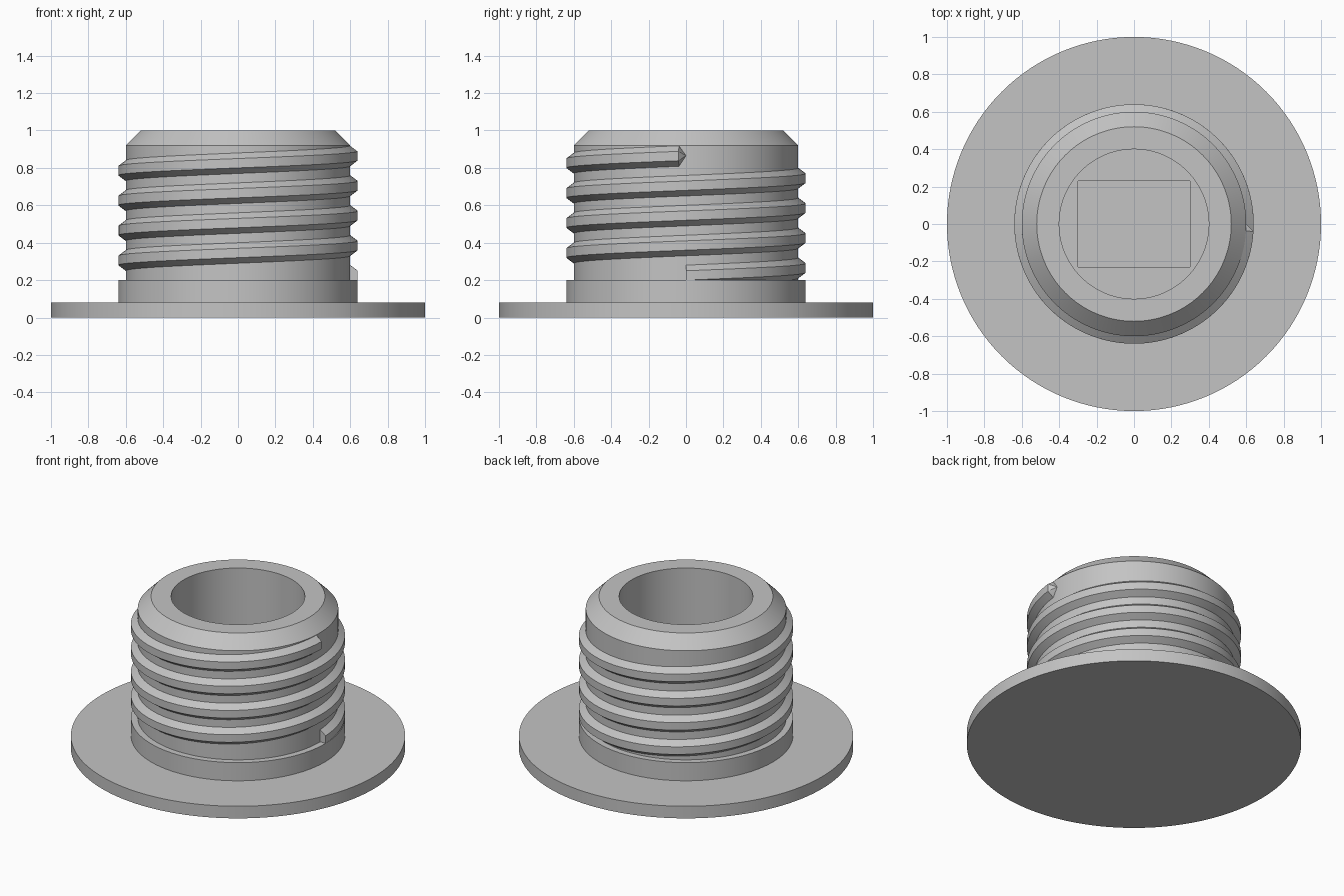
import bpy, bmesh
from math import pi, sin, cos, radians

cube = bpy.data.objects.get("Cube")
if cube:
    bpy.data.objects.remove(cube, do_unlink=True)

grey = bpy.data.materials.new("plain grey")
grey.use_nodes = True
COLOUR = (0.55, 0.55, 0.55, 1)
grey.diffuse_color = COLOUR
grey.node_tree.nodes["Principled BSDF"].inputs["Base Color"].default_value = COLOUR

SEGMENTS = 128
BODY_R, CREST_R = 0.60, 0.64
PITCH, TURNS, START_Z = 0.16, 4, 0.225


def finish(name, bm):
    """Turn a bmesh into a linked, shaded object."""
    bmesh.ops.remove_doubles(bm, verts=bm.verts, dist=1e-5)
    bmesh.ops.recalc_face_normals(bm, faces=bm.faces)
    mesh = bpy.data.meshes.new(name)
    bm.to_mesh(mesh)
    bm.free()
    mesh.materials.append(grey)
    obj = bpy.data.objects.new(name, mesh)
    bpy.context.collection.objects.link(obj)
    return obj


def activate(obj):
    bpy.ops.object.select_all(action='DESELECT')
    obj.select_set(True)
    bpy.context.view_layer.objects.active = obj


def lathe(name, profile):
    bm = bmesh.new()
    verts = [bm.verts.new((r, 0, z)) for r, z in profile]
    edges = [bm.edges.new(pair) for pair in zip(verts, verts[1:])]
    bmesh.ops.spin(bm, geom=verts + edges, cent=(0, 0, 0), axis=(0, 0, 1),
                   angle=2 * pi, steps=SEGMENTS)
    return finish(name, bm)


# Flange, collar, threaded barrel and bore as one turned part
FLOOR = 0.20
plug = lathe("plug_body", [
    (0, 0), (1, 0), (1, 0.08), (CREST_R, 0.08), (CREST_R, 0.20),
    (BODY_R, 0.20), (BODY_R, 0.92), (0.52, 1), (0.40, 1),
    (0.40, FLOOR), (0, FLOOR)])

# Rectangular pocket in the bore floor
bm = bmesh.new()
bmesh.ops.create_cube(bm, size=1)
bmesh.ops.scale(bm, vec=(0.60, 0.46, 0.20), verts=bm.verts)
bmesh.ops.translate(bm, vec=(0, 0, 0.18), verts=bm.verts)
cutter = finish("pocket_cutter", bm)
cutter.hide_render = True
cut = plug.modifiers.new("pocket", 'BOOLEAN')
cut.operation, cut.object, cut.solver = 'DIFFERENCE', cutter, 'EXACT'
activate(plug)
bpy.ops.object.modifier_apply(modifier=cut.name)
bpy.data.objects.remove(cutter, do_unlink=True)

# Helical thread: trapezoid section swept upwards, with a pointed top end
bm = bmesh.new()
SECTION = [(BODY_R - 0.01, -0.055), (BODY_R, -0.055), (CREST_R, -0.025),
           (CREST_R, 0.025), (BODY_R, 0.055), (BODY_R - 0.01, 0.055)]
sweep = 2 * pi * TURNS - 0.0625
steps = SEGMENTS * TURNS
rings = []
for i in range(steps + 1):
    a = sweep * i / steps
    z = START_Z + PITCH * a / (2 * pi)
    rings.append([bm.verts.new((r * cos(a), r * sin(a), z + dz))
                  for r, dz in SECTION])
n = len(SECTION)
for low, high in zip(rings, rings[1:]):
    for k in range(n):
        m = (k + 1) % n
        bm.faces.new((low[k], low[m], high[m], high[k]))
bm.faces.new(rings[0])
tip = bm.verts.new((BODY_R, 0, START_Z + PITCH * TURNS))
for k in range(n):
    bm.faces.new((rings[-1][k], rings[-1][(k + 1) % n], tip))
thread = finish("screw_thread", bm)

for obj in (plug, thread):
    activate(obj)
    bpy.ops.object.shade_smooth_by_angle(angle=radians(25))
